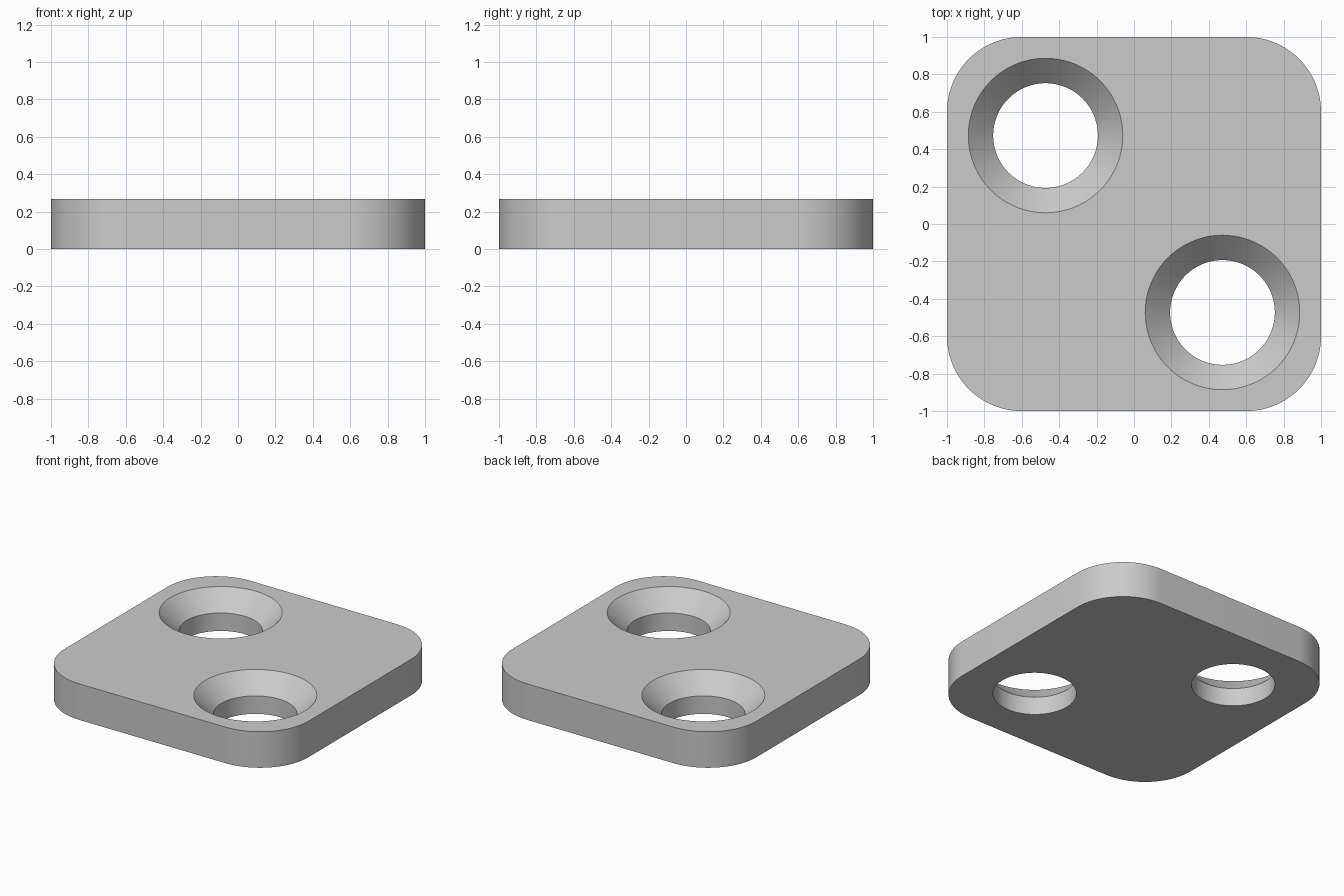
import bpy, bmesh, math

if "Cube" in bpy.data.objects:
    bpy.data.objects.remove(bpy.data.objects["Cube"])

THICK, HALF, CORNER = 0.267, 1.0, 0.4
HOLE_R, SINK_R, SINK_Z = 0.28, 0.413, 0.133

grey = bpy.data.materials.new("light grey")
grey.diffuse_color = (0.6, 0.6, 0.6, 1)
grey.use_nodes = True
grey.node_tree.nodes["Principled BSDF"].inputs["Base Color"].default_value = grey.diffuse_color


def make_object(name, bm):
    bmesh.ops.recalc_face_normals(bm, faces=bm.faces)
    mesh = bpy.data.meshes.new(name)
    bm.to_mesh(mesh)
    bm.free()
    mesh.materials.append(grey)
    obj = bpy.data.objects.new(name, mesh)
    bpy.context.collection.objects.link(obj)
    return obj


def rounded_plate(name, steps=24):
    bm = bmesh.new()
    c = HALF - CORNER
    verts = []
    for q, (sx, sy) in enumerate([(1, 1), (-1, 1), (-1, -1), (1, -1)]):
        for i in range(steps + 1):
            a = math.pi / 2 * (q + i / steps)
            verts.append(bm.verts.new((sx * c + CORNER * math.cos(a),
                                       sy * c + CORNER * math.sin(a), 0)))
    base = bm.faces.new(verts)
    top = bmesh.ops.extrude_face_region(bm, geom=[base], use_keep_orig=True)["geom"]
    bmesh.ops.translate(bm, vec=(0, 0, THICK),
                        verts=[v for v in top if isinstance(v, bmesh.types.BMVert)])
    return make_object(name, bm)


def countersink_cutter(name, x, y, segments=96):
    # Straight bore below, 45 degree cone above, both running past the plate
    profile = [(HOLE_R, -0.1), (HOLE_R, SINK_Z), (SINK_R, THICK), (SINK_R + 0.1, THICK + 0.1)]
    bm = bmesh.new()
    rings = [[bm.verts.new((x + r * math.cos(2 * math.pi * i / segments),
                            y + r * math.sin(2 * math.pi * i / segments), z))
              for i in range(segments)] for r, z in profile]
    for low, high in zip(rings, rings[1:]):
        for i in range(segments):
            j = (i + 1) % segments
            bm.faces.new((low[i], low[j], high[j], high[i]))
    bm.faces.new(rings[0])
    bm.faces.new(rings[-1])
    return make_object(name, bm)


# Plate with two diagonal countersunk holes
plate = rounded_plate("mounting_plate")
for side, x, y in (("back_left", -0.473, 0.473), ("front_right", 0.473, -0.473)):
    cutter = countersink_cutter("hole_cutter_" + side, x, y)
    mod = plate.modifiers.new("hole_" + side, "BOOLEAN")
    mod.operation, mod.solver, mod.object = "DIFFERENCE", "EXACT", cutter
    bpy.context.view_layer.objects.active = plate
    bpy.ops.object.modifier_apply(modifier=mod.name)
    bpy.data.objects.remove(cutter)

# Smooth the corners and bores, keep the rims sharp
plate.select_set(True)
bpy.ops.object.shade_smooth_by_angle(angle=math.radians(30))
